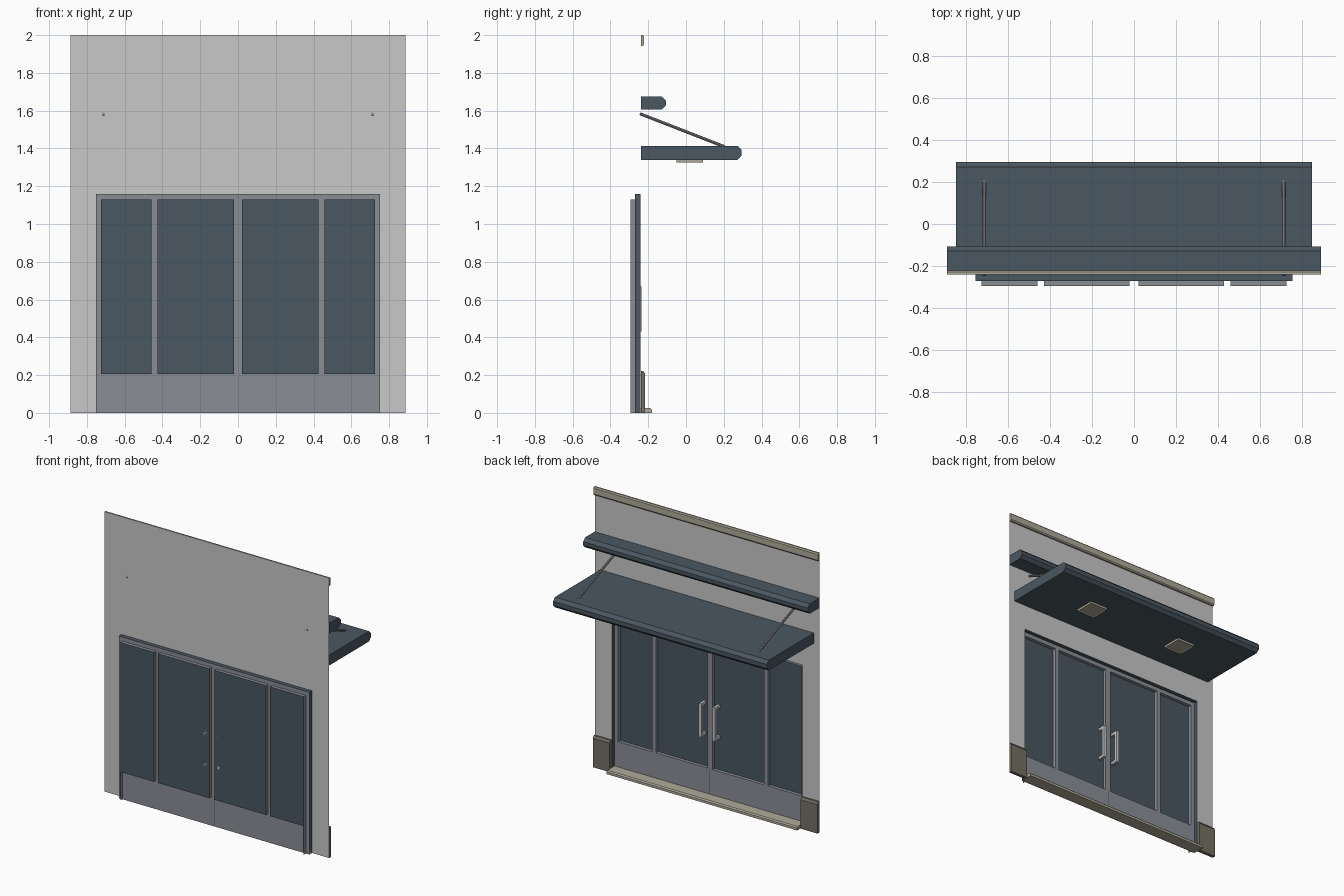
import bpy, bmesh, math
from mathutils import Vector

if "Cube" in bpy.data.objects:
    bpy.data.objects.remove(bpy.data.objects["Cube"])


def mat(name, r, g, b):
    m = bpy.data.materials.new(name)
    m.diffuse_color = (r, g, b, 1)
    m.use_nodes = True
    m.node_tree.nodes["Principled BSDF"].inputs["Base Color"].default_value = m.diffuse_color
    return m


WALL = mat("wall_grey", 0.578, 0.578, 0.578)
SLATE = mat("slate_blue", 0.069, 0.095, 0.120)
FRAME = mat("frame_grey", 0.254, 0.271, 0.301)
BEIGE = mat("beige_stone", 0.43, 0.40, 0.32)
BROWN = mat("brown_stone", 0.171, 0.159, 0.125)

YW, YF, YG = -0.24, -0.27, -0.294    # wall, door frame and glass planes


def finish(name, bm, material):
    me = bpy.data.meshes.new(name)
    bm.to_mesh(me)
    bm.free()
    me.materials.append(material)
    ob = bpy.data.objects.new(name, me)
    bpy.context.collection.objects.link(ob)
    return ob


def sheet(name, quads, material):
    bm = bmesh.new()
    for q in quads:
        bm.faces.new([bm.verts.new(p) for p in q])
    bmesh.ops.remove_doubles(bm, verts=bm.verts, dist=1e-5)
    return finish(name, bm, material)


def loop(x0, x1, z0, z1):
    return [(x0, z0), (x0, z1), (x1, z1), (x1, z0)]


def panel(x0, x1, z0, z1, y):
    return [(x, y, z) for x, z in loop(x0, x1, z0, z1)]


def reveal(x0, x1, z0, z1, ya, yb, sides=4):
    c = loop(x0, x1, z0, z1)
    return [[(c[i][0], ya, c[i][1]), (c[(i + 1) % 4][0], ya, c[(i + 1) % 4][1]),
             (c[(i + 1) % 4][0], yb, c[(i + 1) % 4][1]), (c[i][0], yb, c[i][1])]
            for i in range(sides)]


def prism(name, profile, x0, x1, material):
    """Extrude a (y, z) profile along x."""
    bm = bmesh.new()
    a = [bm.verts.new((x0, y, z)) for y, z in profile]
    b = [bm.verts.new((x1, y, z)) for y, z in profile]
    n = len(a)
    bm.faces.new(a)
    bm.faces.new(b[::-1])
    for i in range(n):
        bm.faces.new((a[i], b[i], b[(i + 1) % n], a[(i + 1) % n]))
    bmesh.ops.recalc_face_normals(bm, faces=bm.faces)
    return finish(name, bm, material)


def box(name, x0, x1, y0, y1, z0, z1, material):
    return prism(name, [(y0, z0), (y1, z0), (y1, z1), (y0, z1)], x0, x1, material)


def slab(name, half, y1, z0, z1, c, material):
    """Canopy slab with chamfered outer edge."""
    y0 = YW + 0.002
    return prism(name, [(y0, z0), (y1 - c, z0), (y1, z0 + c), (y1, z1 - c),
                        (y1 - c, z1), (y0, z1)], -half, half, material)


# Wall sheet around the doorway
W, OX, OZ = 0.888, 0.753, 1.159
sheet("wall", [panel(-W, -OX, 0, OZ, YW), panel(OX, W, 0, OZ, YW),
               panel(-W, -OX, OZ, 2, YW), panel(-OX, OX, OZ, 2, YW),
               panel(OX, W, OZ, 2, YW)], WALL)
sheet("doorway_reveal", reveal(-OX, OX, 0, OZ, YW, YF, 3), SLATE)

# Door frame with four recessed glass panes
half = [0.021, 0.427, 0.459, 0.725, OX]
xs = [-x for x in reversed(half)] + half
zs = [0, 0.205, 1.13, OZ]
frame, glass = [], []
for i in range(9):
    for j in range(3):
        cell = (xs[i], xs[i + 1], zs[j], zs[j + 1])
        if j == 1 and i in (1, 3, 5, 7):
            glass.append(panel(*cell, YG))
            frame += reveal(*cell, YF, YG)
        else:
            frame.append(panel(*cell, YF))
for s in (-1, 1):
    x = s * 0.725
    frame.append([(x, YF, 0), (x, YF, 0.205), (x, YG, 0.205), (x, YG, 0)])
sheet("door_frame", frame, FRAME)
sheet("window_glass", glass, SLATE)
box("door_gap", -0.0015, 0.0015, YF, YF + 0.001, 0, 0.205, SLATE)

# Canopies, cornice, doorstep
slab("upper_canopy", 0.888, -0.107, 1.605, 1.675, 0.022, SLATE)
slab("lower_canopy", 0.845, 0.294, 1.34, 1.414, 0.022, SLATE)
prism("cornice", [(YW + 0.001, 1.942), (-0.228, 1.942), (-0.222, 1.95), (-0.222, 1.992),
                  (-0.228, 2.0), (YW + 0.001, 2.0)], -W, W, BEIGE)
prism("doorstep", [(YF + 0.002, 0), (-0.18, 0), (-0.18, 0.017), (-0.188, 0.025),
                   (YF + 0.002, 0.025)], -OX, OX, BEIGE)

# Mirrored parts
for s, side in ((-1, "left"), (1, "right")):
    xa, xb = sorted((s * 0.755, s * W))
    prism("plinth_" + side, [(YW + 0.001, 0), (-0.216, 0), (-0.216, 0.208),
                             (-0.226, 0.222), (YW + 0.001, 0.222)], xa, xb, BROWN)

    # Support rod
    a, b = Vector((s * 0.712, -0.244, 1.584)), Vector((s * 0.712, 0.205, 1.409))
    bm = bmesh.new()
    bmesh.ops.create_cone(bm, cap_ends=True, segments=8, radius1=0.008, radius2=0.008,
                          depth=(b - a).length)
    rod = finish("support_rod_" + side, bm, FRAME)
    rod.rotation_mode = 'QUATERNION'
    rod.rotation_quaternion = (b - a).to_track_quat('Z', 'Y')
    rod.location = (a + b) / 2

    # Ceiling light with recessed lens
    x = s * 0.38
    lamp = box("canopy_light_" + side, x - 0.07, x + 0.07, -0.05, 0.09, 1.325, 1.342, BEIGE)
    bm = bmesh.new()
    bm.from_mesh(lamp.data)
    bm.normal_update()
    low = [f for f in bm.faces if f.normal.z < -0.9]
    bmesh.ops.inset_region(bm, faces=low, thickness=0.01, depth=-0.004)
    bm.to_mesh(lamp.data)
    bm.free()

    # Pull handle on two standoffs
    x = s * 0.055
    box("handle_bar_" + side, x - 0.011, x + 0.011, -0.255, -0.236, 0.43, 0.67, WALL)
    for k, z in enumerate((0.43, 0.65)):
        box(f"handle_standoff_{side}_{k}", x - 0.01, x + 0.01, YG, -0.25, z, z + 0.02, WALL)
